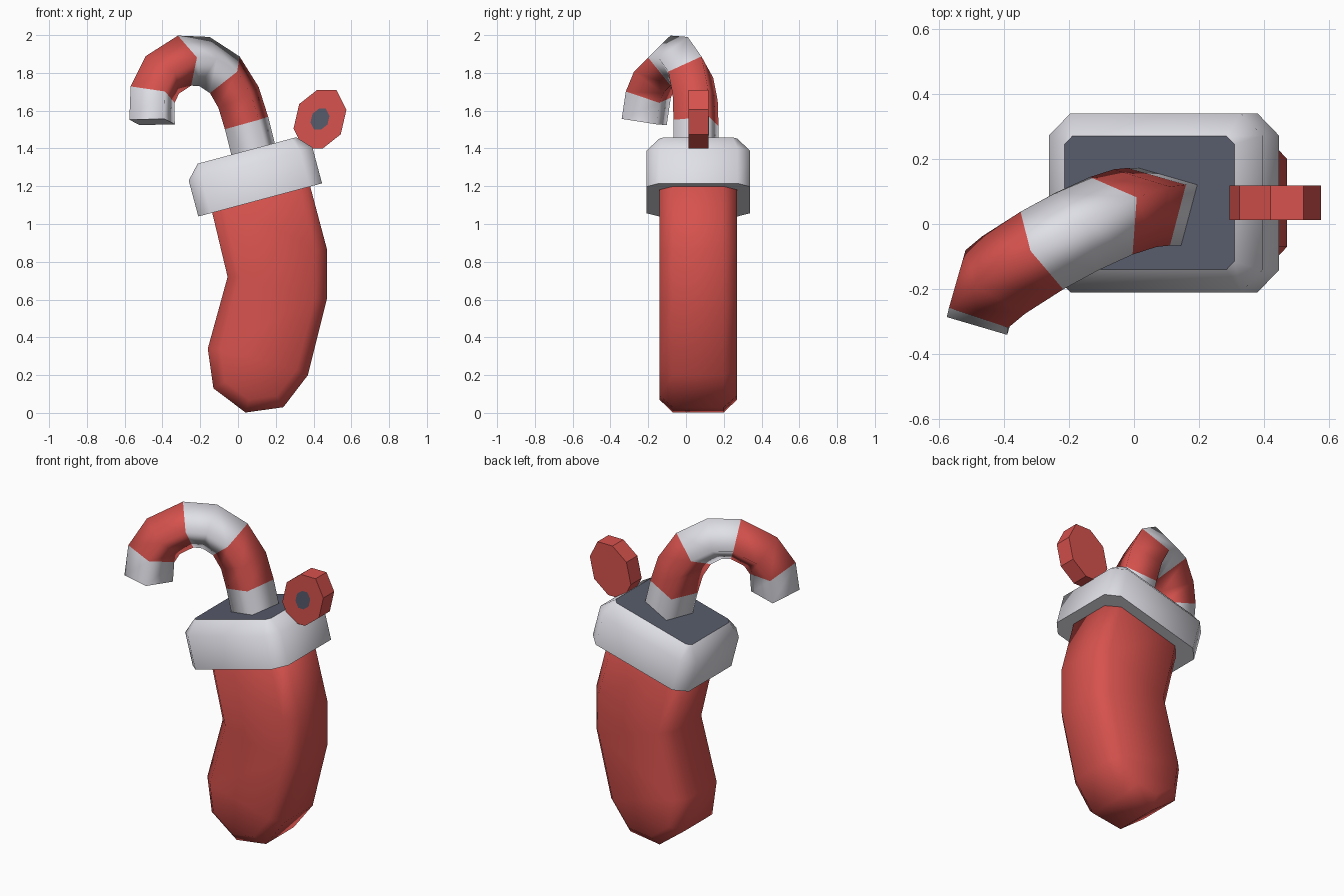
import bpy, bmesh, math
from mathutils import Vector

if "Cube" in bpy.data.objects:
    bpy.data.objects.remove(bpy.data.objects["Cube"])

CY = 0.065  # depth centre of the stocking


def material(name, rgb):
    m = bpy.data.materials.new(name)
    m.diffuse_color = (*rgb, 1)
    m.use_nodes = True
    m.node_tree.nodes["Principled BSDF"].inputs["Base Color"].default_value = m.diffuse_color
    return m


RED = material("red", (0.68, 0.085, 0.075))
WHITE = material("white", (0.76, 0.76, 0.82))
DARK = material("dark grey", (0.095, 0.105, 0.145))


def loft(name, rings, mats, bands, caps, smooth=True):
    """Skin closed rings; bands/caps give the material slots. Cap rims stay sharp."""
    bm = bmesh.new()
    vs = [[bm.verts.new(p) for p in r] for r in rings]
    n = len(vs[0])
    for k, (a, b) in enumerate(zip(vs, vs[1:])):
        for i in range(n):
            j = (i + 1) % n
            f = bm.faces.new((a[i], a[j], b[j], b[i]))
            f.material_index, f.smooth = bands[k], smooth
    for ring, slot in ((vs[0][::-1], caps[0]), (vs[-1], caps[1])):
        if slot is None:
            continue
        f = bm.faces.new(ring)
        f.material_index = slot
        for e in f.edges:
            e.smooth = False
    return finish(name, bm, mats)


def finish(name, bm, mats):
    bmesh.ops.recalc_face_normals(bm, faces=bm.faces)
    me = bpy.data.meshes.new(name)
    bm.to_mesh(me)
    bm.free()
    for m in mats:
        me.materials.append(m)
    ob = bpy.data.objects.new(name, me)
    bpy.context.collection.objects.link(ob)
    return ob


def inset(pts, d):
    """Offset a counter-clockwise outline inwards by d."""
    out = []
    for i, p in enumerate(pts):
        a = (p - pts[i - 1]).normalized()
        b = (pts[(i + 1) % len(pts)] - p).normalized()
        na, nb = Vector((-a.y, a.x)), Vector((-b.y, b.x))
        out.append(p + (na + nb) * d / (1 + na.dot(nb)))
    return out


# Sock: side outline extruded in depth with chamfered rims, smooth all over
left = [(-0.17, 1.2), (-0.055, 0.72), (-0.16, 0.34), (-0.13, 0.13), (0.04, 0.002)]
right = [(0.35, 1.32), (0.47, 0.87), (0.47, 0.60), (0.37, 0.20), (0.24, 0.03)]
outer = [Vector(p) for p in left + right[::-1]]
inner = inset(outer, 0.065)
bm = bmesh.new()
vs = [[bm.verts.new((p.x, CY + y, p.y)) for p in o]
      for o, y in ((inner, -0.205), (outer, -0.135), (outer, 0.135), (inner, 0.205))]
n = len(outer)
for a, b in zip(vs, vs[1:]):
    for i in range(n):
        j = (i + 1) % n
        bm.faces.new((a[i], a[j], b[j], b[i]))
for r in (vs[0], vs[-1]):
    for i in range(n // 2 - 1):
        bm.faces.new((r[i], r[i + 1], r[n - 2 - i], r[n - 1 - i]))
for f in bm.faces:
    f.smooth = True
finish("sock", bm, [RED])

# Cuff: tilted chamfered box with a dark opening on top
tilt = math.radians(15)
U = Vector((math.cos(tilt), 0, math.sin(tilt)))
V = Vector((-math.sin(tilt), 0, math.cos(tilt)))
base = Vector((0.1175, CY, 1.1275))


def cuff_ring(hx, hy, c, h):
    q = [(hx, hy - c), (hx - c, hy), (c - hx, hy), (-hx, hy - c),
         (-hx, c - hy), (c - hx, -hy), (hx - c, -hy), (hx, c - hy)]
    return [base + U * x + Vector((0, y, 0)) + V * h for x, y in q]


loft("cuff", [cuff_ring(0.339, 0.275, 0.068, 0), cuff_ring(0.339, 0.275, 0.068, 0.197),
              cuff_ring(0.27, 0.205, 0.025, 0.271)], [WHITE, DARK], [0, 0], [0, 1])

# Candy cane: four-sided tube along a hook lying in a leaning plane
path = [(0.09, 1.355), (0.045, 1.535), (0.003, 1.67), (-0.07, 1.79), (-0.177, 1.86),
        (-0.283, 1.865), (-0.40, 1.79), (-0.452, 1.685), (-0.455, 1.54)]
pts = [Vector((x, 0.053 + 0.55 * (x - 0.045) + 0.139 * (z - 1.535), z)) for x, z in path]
B = Vector((0.55, -1, 0.139)).normalized()
rings = []
for i, p in enumerate(pts):
    t = Vector()
    if i > 0:
        t += (p - pts[i - 1]).normalized()
    if i < len(pts) - 1:
        t += (pts[i + 1] - p).normalized()
    N = B.cross(t.normalized())
    rings.append([p + d * 0.137 for d in (N, B, -N, -B)])
loft("candy_cane", rings, [WHITE, RED], [0, 1, 1, 0, 0, 1, 1, 0], [0, 0])

# Hanging loop: stretched octagonal disc with a small dark eye on the front
half = [(-0.015, 0.155), (0.087, 0.155), (0.14, 0.05), (0.11, -0.08)]
octo = half + [(-x, -z) for x, z in half]


def loop_ring(s, y):
    return [Vector((0.434 + x * s, CY + y, 1.555 + z * s)) for x, z in octo]


loft("hanging_loop", [loop_ring(0.36, -0.053), loop_ring(1, -0.053), loop_ring(1, 0.053)],
     [RED, DARK], [0, 0], [1, 0], smooth=False)
